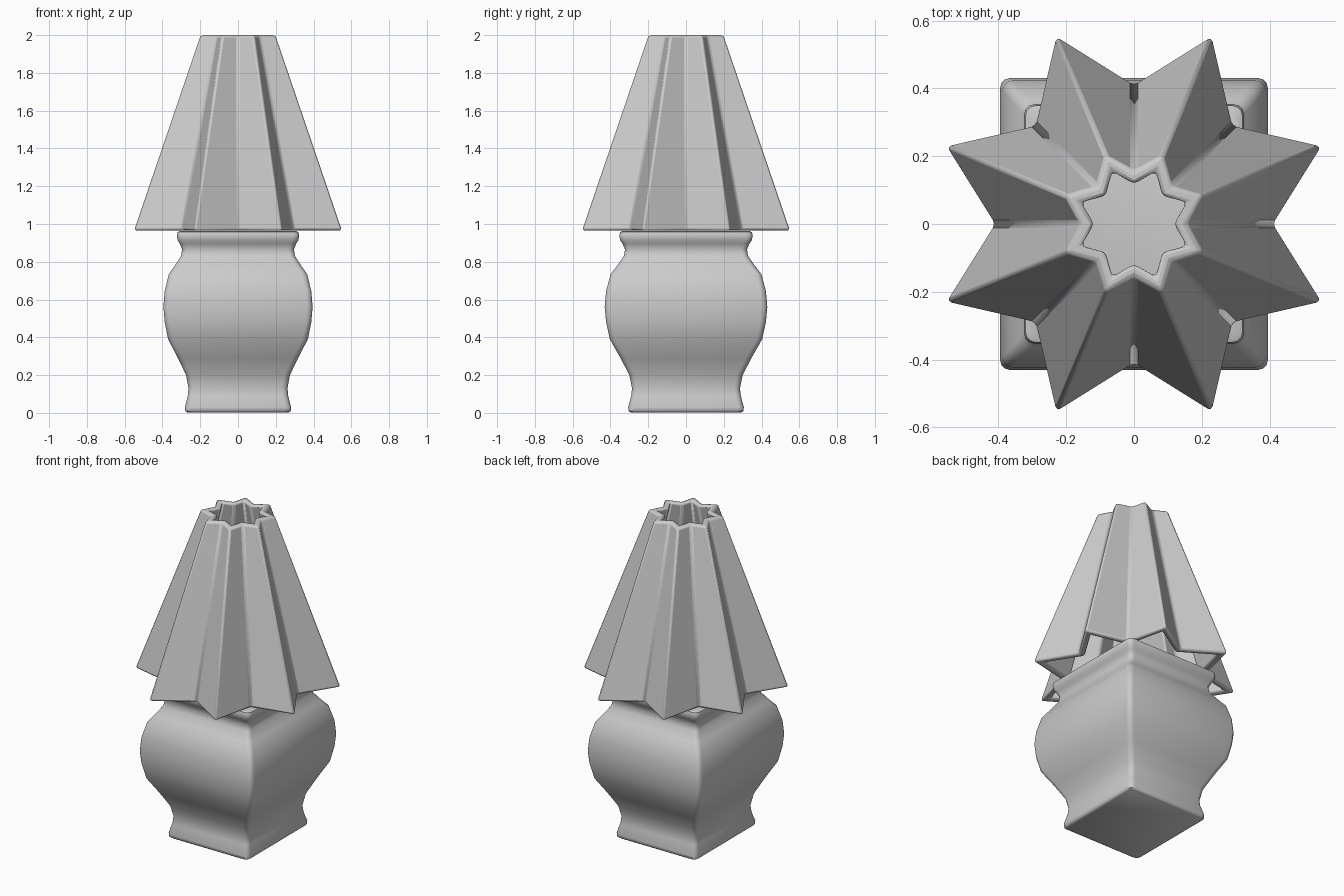
import bpy, bmesh, math

if "Cube" in bpy.data.objects:
    bpy.data.objects.remove(bpy.data.objects["Cube"])

def finish(bm, name, angle):
    bmesh.ops.recalc_face_normals(bm, faces=bm.faces)
    me = bpy.data.meshes.new(name)
    bm.to_mesh(me)
    bm.free()
    ob = bpy.data.objects.new(name, me)
    bpy.context.collection.objects.link(ob)
    bpy.ops.object.select_all(action='DESELECT')
    ob.select_set(True)
    bpy.context.view_layer.objects.active = ob
    bpy.ops.object.shade_smooth_by_angle(angle=math.radians(angle))
    return ob

def bridge(bm, a, b):
    n = len(a)
    for i in range(n):
        bm.faces.new((a[i], a[(i + 1) % n], b[(i + 1) % n], b[i]))

# Lamp base: rounded-square rings stacked along a vase profile (half width, z)
PROFILE = [(0.27, 0.003), (0.279, 0.01), (0.281, 0.03), (0.266, 0.09),
           (0.262, 0.13), (0.275, 0.20), (0.318, 0.29), (0.37, 0.39),
           (0.388, 0.48), (0.395, 0.56), (0.388, 0.645), (0.366, 0.735),
           (0.334, 0.78), (0.302, 0.83), (0.296, 0.865), (0.308, 0.895),
           (0.32, 0.915), (0.324, 0.94), (0.32, 0.957), (0.31, 0.962)]
bm = bmesh.new()
rings = []
for w, z in PROFILE:
    hx, hy, r = w, w * 1.09, 0.03
    ring = []
    for k, (sx, sy) in enumerate([(1, 1), (-1, 1), (-1, -1), (1, -1)]):
        for j in range(4):
            a = math.pi / 2 * (k + j / 3)
            ring.append(bm.verts.new((sx * (hx - r) + r * math.cos(a),
                                      sy * (hy - r) + r * math.sin(a), z)))
    rings.append(ring)
for a, b in zip(rings, rings[1:]):
    bridge(bm, a, b)
bm.faces.new(rings[0][::-1])
bm.faces.new(rings[-1])
finish(bm, "lamp_base", 50)

# Pleated shade: eight-pointed star tube with wall thickness
def star(bm, tip, valley, z):
    ring = []
    for i in range(16):
        r = tip if i % 2 else valley
        a = math.pi / 8 * i
        ring.append(bm.verts.new((r * math.cos(a), r * math.sin(a), z)))
    return ring

bm = bmesh.new()
loops = [star(bm, 0.602, 0.412, 0.965), star(bm, 0.22, 0.157, 2.0),
         star(bm, 0.164, 0.115, 2.0), star(bm, 0.538, 0.368, 0.965)]
for i in range(4):
    bridge(bm, loops[i], loops[(i + 1) % 4])
shade = finish(bm, "lamp_shade", 60)
bev = shade.modifiers.new("soft_edges", 'BEVEL')
bev.width = 0.013
bev.segments = 2
bev.limit_method = 'ANGLE'
bev.angle_limit = math.radians(20)
